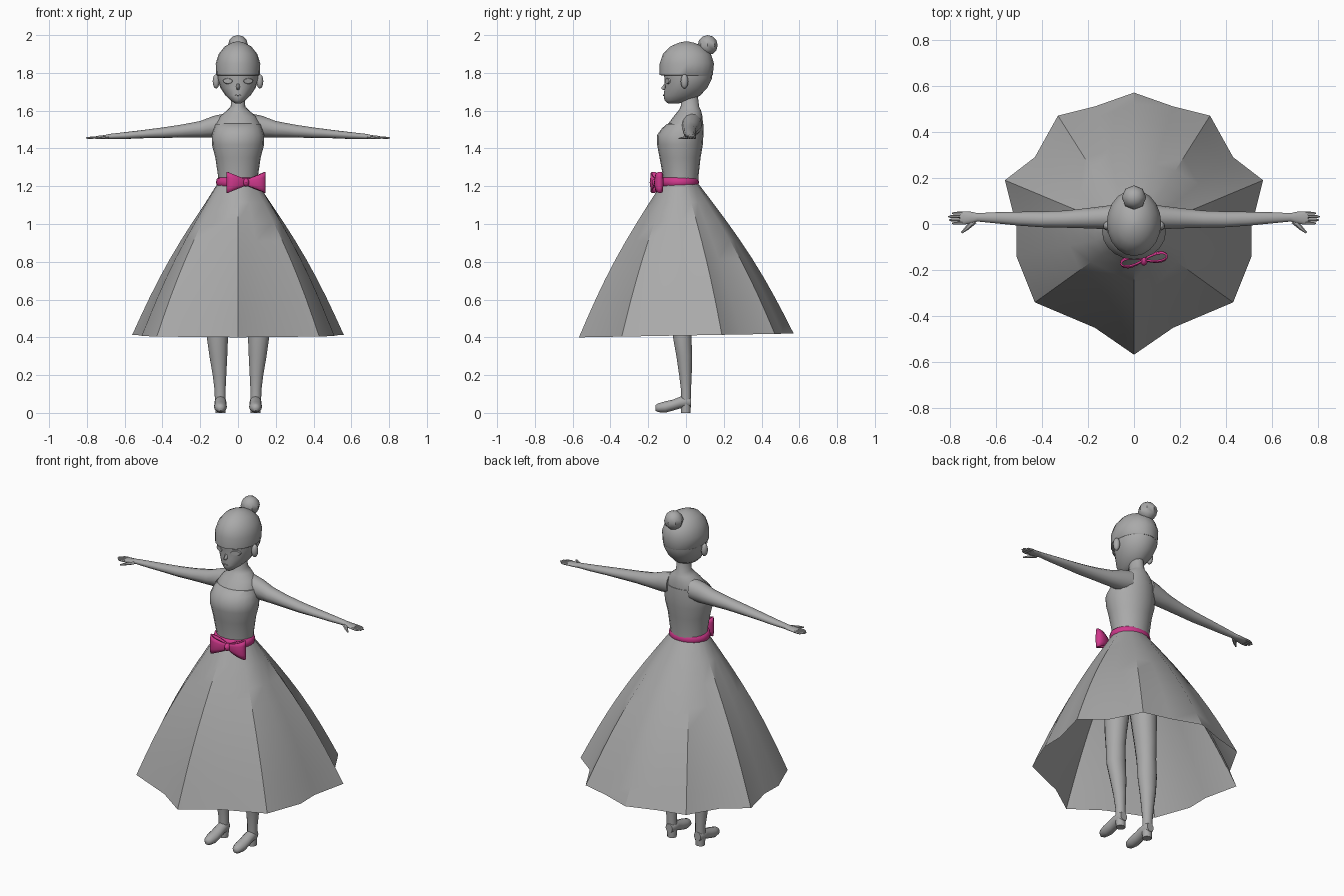
import bpy, bmesh, math
from mathutils import Vector, Matrix


def material(name, rgb):
    m = bpy.data.materials.new(name)
    m.diffuse_color = (*rgb, 1)
    return m


GREY = material("plain grey", (0.40, 0.40, 0.40))
PINK = material("sash pink", (0.62, 0.04, 0.26))


def finish(name, bm, mat, angle=40):
    bmesh.ops.recalc_face_normals(bm, faces=bm.faces)
    me = bpy.data.meshes.new(name)
    bm.to_mesh(me)
    bm.free()
    me.materials.append(mat)
    ob = bpy.data.objects.new(name, me)
    bpy.context.collection.objects.link(ob)
    bpy.ops.object.select_all(action='DESELECT')
    ob.select_set(True)
    bpy.context.view_layer.objects.active = ob
    bpy.ops.object.shade_smooth_by_angle(angle=math.radians(angle))
    return ob


def bridge(bm, rows):
    for a, b in zip(rows, rows[1:]):
        n = len(a)
        for i in range(n):
            j = (i + 1) % n
            bm.faces.new((a[i], a[j], b[j], b[i]))


def loft(name, rings, mat=GREY, n=16, caps=True, angle=40):
    """rings: (centre, half axis u, half axis v)"""
    bm = bmesh.new()
    rows = []
    for c, u, v in rings:
        c, u, v = Vector(c), Vector(u), Vector(v)
        rows.append([bm.verts.new(c + u * math.cos(k) + v * math.sin(k))
                     for k in (2 * math.pi * i / n for i in range(n))])
    bridge(bm, rows)
    if caps:
        bm.faces.new(rows[0])
        bm.faces.new(rows[-1])
    return finish(name, bm, mat, angle)


def zloft(name, rows, **kw):
    """rows: (z, front y, back y, half width)"""
    return loft(name, [((0, (f + b) / 2, z), (r, 0, 0), (0, (b - f) / 2, 0))
                       for z, f, b, r in rows], **kw)


def ball(name, centre, radii, mat=GREY, seg=12, rings=8):
    bm = bmesh.new()
    bmesh.ops.create_uvsphere(
        bm, u_segments=seg, v_segments=rings, radius=1,
        matrix=Matrix.Translation(centre) @ Matrix.Diagonal((*radii, 1)))
    return finish(name, bm, mat)


# Head, hair cap, bun and face
zloft("head", [(1.638, -.095, -.04, .015), (1.655, -.114, .03, .04),
               (1.68, -.118, .075, .066), (1.72, -.113, .112, .093),
               (1.77, -.114, .137, .110), (1.85, -.125, .143, .112),
               (1.92, -.09, .11, .08)], n=20, angle=60)
zloft("hair_cap", [(1.785, -.128, .14, .110), (1.79, -.139, .142, .116),
                   (1.85, -.139, .148, .118), (1.90, -.122, .132, .102),
                   (1.94, -.083, .09, .07), (1.959, -.04, .045, .035),
                   (1.966, -.008, .012, .008)], n=20, angle=50)
ball("hair_bun", (0, .115, 1.947), (.053, .053, .053), seg=8, rings=6)
loft("nose", [((0, -.105, 1.73), (.012, 0, 0), (0, 0, .025)),
              ((0, -.13, 1.718), (.004, 0, 0), (0, 0, .004))], n=8)
loft("mouth", [((0, -.113, 1.682), (.016, 0, 0), (0, 0, .004)),
               ((0, -.121, 1.682), (.013, 0, 0), (0, 0, .003))], n=8)

# Body under the dress, bodice shell
zloft("torso", [(1.0, -.12, .09, .14), (1.12, -.11, .07, .11), (1.25, -.112, .06, .098),
                (1.35, -.125, .07, .112), (1.45, -.14, .085, .13),
                (1.53, -.095, .09, .118), (1.57, -.065, .087, .095),
                (1.60, -.04, .08, .06), (1.62, -.028, .07, .039),
                (1.68, -.025, .062, .034)], n=20, angle=60)
zloft("bodice", [(1.15, -.12, .063, .105), (1.25, -.121, .066, .105),
                 (1.35, -.14, .077, .12), (1.42, -.153, .089, .138),
                 (1.47, -.154, .092, .139), (1.505, -.128, .093, .128),
                 (1.53, -.102, .092, .121), (1.531, -.094, .088, .112)],
      n=20, caps=False)

for s, side in ((1, "left"), (-1, "right")):
    # Eyes and ears
    loft(side + "_eye", [((s * .053, -.094, 1.757), (.027, s * .012, 0), (0, 0, .016)),
                         ((s * .054, -.101, 1.757), (.024, s * .011, 0), (0, 0, .013))], n=12)
    ball(side + "_ear", (s * .116, -.008, 1.755), (.018, .020, .038))

    # Arms: x, y, z, half depth, half height
    arm = [(.07, .030, 1.525, .055, .060), (.13, .028, 1.515, .050, .057),
           (.20, .025, 1.502, .044, .043), (.30, .021, 1.492, .037, .034),
           (.40, .020, 1.483, .034, .028), (.50, .023, 1.476, .030, .022),
           (.60, .027, 1.468, .024, .018), (.68, .029, 1.463, .018, .014),
           (.705, .028, 1.460, .025, .011), (.74, .026, 1.458, .029, .009),
           (.755, .025, 1.457, .025, .007)]
    loft(side + "_arm", [((s * x, y, z), (0, a, 0), (0, 0, b))
                         for x, y, z, a, b in arm], n=12, angle=60)
    for k, tip in enumerate((.79, .803, .806, .79)):
        y = .004 + k * .0145
        loft(f"{side}_finger_{k + 1}",
             [((s * .745, y, 1.458), (0, .007, 0), (0, 0, .007)),
              ((s * (tip - .01), y - .001, 1.456), (0, .006, 0), (0, 0, .006)),
              ((s * tip, y - .001, 1.456), (0, .002, 0), (0, 0, .002))], n=6)
    loft(side + "_thumb", [((s * .695, .012, 1.459), (.012, s * .008, 0), (0, 0, .009)),
                           ((s * .725, -.018, 1.455), (.006, s * .007, 0), (0, 0, .007)),
                           ((s * .748, -.038, 1.452), (.003, s * .003, 0), (0, 0, .003))], n=6)

    # Legs: z, x, y, half width, half depth
    leg = [(1.05, .072, -.02, .072, .085), (.8, .09, -.03, .074, .078),
           (.6, .104, -.028, .06, .062), (.5, .108, -.025, .054, .054),
           (.4, .109, -.02, .056, .050), (.3, .104, -.009, .047, .043),
           (.2, .098, -.003, .036, .034), (.12, .095, 0, .029, .027),
           (.05, .094, 0, .028, .026)]
    loft(side + "_leg", [((s * x, y, z), (a, 0, 0), (0, b, 0))
                         for z, x, y, a, b in leg], n=14, angle=60)
    # Shoes: y, z, half width, half height, and a heel block
    shoe = [(-.162, .026, .012, .014), (-.148, .027, .025, .023),
            (-.11, .031, .034, .030), (-.07, .041, .033, .029),
            (-.03, .055, .031, .031), (.008, .059, .031, .033),
            (.027, .058, .022, .026)]
    loft(side + "_shoe", [((s * .093, y, z), (a, 0, 0), (0, 0, b))
                          for y, z, a, b in shoe], n=12, angle=60)
    loft(side + "_heel", [((s * .093, -.001, 0), (.026, 0, 0), (0, .025, 0)),
                          ((s * .093, -.001, .05), (.029, 0, 0), (0, .027, 0))], n=12)

# Open skirt: waist ellipse swept out to the uneven hem
half = [(.17, .51), (.33, .47), (.43, .29), (.56, .19), (.51, -.01),
        (.51, -.14), (.43, -.34), (.17, -.45)]
hem = [(0, .57)] + half + [(0, -.567)] + [(-x, y) for x, y in reversed(half)]
bm = bmesh.new()
rows = []
for i in range(9):
    t = i / 8
    f = t + .065 * math.sin(math.pi * t)
    row = []
    for x, y in hem:
        r = math.hypot(x, y)
        wx, wy = .108 * x / r, -.032 + .096 * y / r
        z = 1.215 + t * (.41 + .01 * y / .56 - 1.215)
        row.append(bm.verts.new((wx + (x - wx) * f, wy + (y - wy) * f, z)))
    rows.append(row)
bridge(bm, rows)
finish("skirt", bm, GREY, 35)

# Waist sash
zloft("sash", [(1.194, -.12, .055, .10), (1.200, -.133, .064, .112),
               (1.221, -.138, .069, .117), (1.240, -.133, .064, .112),
               (1.247, -.12, .055, .10)], mat=PINK, n=24, angle=60)

# Bow: two hollow loops and a knot, turned slightly to one side
turn = Matrix.Translation((.043, -.155, 1.22)) @ Matrix.Rotation(math.radians(10), 4, 'Z')
for s, side in ((1, "left"), (-1, "right")):
    bm = bmesh.new()
    rows = []
    for h in (-1, -.5, 0, .5, 1):
        row = []
        for i in range(16):
            a = 2 * math.pi * i / 16
            q = (1 - math.cos(a)) / 2
            p = Vector((s * .105 * q, .027 * math.sin(a) * (.5 + .6 * q) * (1.1 - .25 * abs(h)),
                        h * (.016 + .040 * q)))
            row.append(bm.verts.new(turn @ p))
        rows.append(row)
    bridge(bm, rows)
    loop = finish(side + "_bow_loop", bm, PINK, 60)
    mod = loop.modifiers.new("thickness", 'SOLIDIFY')
    mod.thickness = .008
ball("bow_knot", (.043, -.157, 1.22), (.017, .024, .022), PINK)
